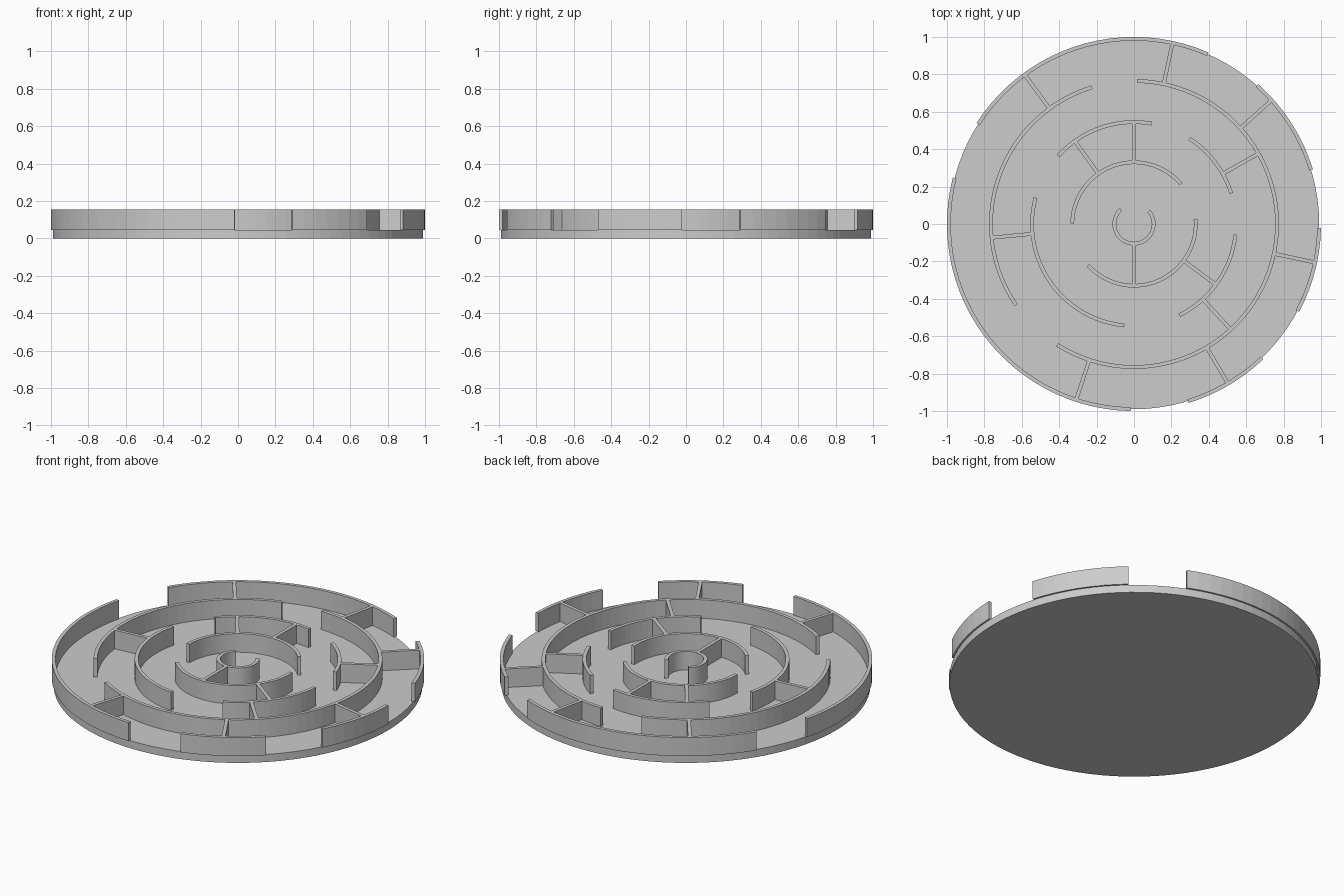
import bpy
import bmesh
from math import radians, cos, sin, ceil

if "Cube" in bpy.data.objects:
    bpy.data.objects.remove(bpy.data.objects["Cube"], do_unlink=True)

FLOOR, TOP, THICK = 0.045, 0.155, 0.02
SINK = 0.001  # radial walls start a hair inside the ring walls

grey = bpy.data.materials.new("light grey")
grey.use_nodes = True
colour = (0.604, 0.604, 0.604, 1)
grey.diffuse_color = colour
grey.node_tree.nodes["Principled BSDF"].inputs["Base Color"].default_value = colour


def finish(name, bm):
    bmesh.ops.recalc_face_normals(bm, faces=bm.faces)
    mesh = bpy.data.meshes.new(name)
    bm.to_mesh(mesh)
    bm.free()
    mesh.materials.append(grey)
    obj = bpy.data.objects.new(name, mesh)
    bpy.context.collection.objects.link(obj)
    return obj


def sweep(name, r_in, r_out, start, end):
    """Curved wall: a rectangular section swept about the centre."""
    bm = bmesh.new()
    steps = max(1, ceil((end - start) / 4))
    section = [(r_in, FLOOR), (r_out, FLOOR), (r_out, TOP), (r_in, TOP)]
    rings = []
    for i in range(steps + 1):
        a = radians(start + (end - start) * i / steps)
        rings.append([bm.verts.new((r * cos(a), r * sin(a), z)) for r, z in section])
    for p, q in zip(rings, rings[1:]):
        for k in range(4):
            n = (k + 1) % 4
            bm.faces.new((p[k], p[n], q[n], q[k]))
    bm.faces.new(rings[0])
    bm.faces.new(rings[-1])
    return finish(name, bm)


def spoke(name, r_in, r_out, angle):
    """Straight wall running outward between two rings."""
    bm = bmesh.new()
    bmesh.ops.create_cube(bm, size=1)
    for v in bm.verts:
        v.co.x = r_in + (v.co.x + 0.5) * (r_out - r_in)
        v.co.y *= THICK
        v.co.z = FLOOR + (v.co.z + 0.5) * (TOP - FLOOR)
    obj = finish(name, bm)
    obj.rotation_euler.z = radians(angle)
    return obj


# Base disc
bm = bmesh.new()
bmesh.ops.create_cone(bm, cap_ends=True, segments=96, radius1=0.99, radius2=0.99, depth=FLOOR)
bmesh.ops.translate(bm, verts=bm.verts, vec=(0, 0, FLOOR / 2))
finish("base_disc", bm)

# Ring walls: name, outer radius, arcs in degrees
rings = [
    ("centre", 0.115, [(132, 401)]),
    ("inner", 0.34, [(40.5, 179.5), (-138, 4.5)]),
    ("middle", 0.555, [(80, 138), (17.5, 57), (-63.5, -6), (165, 264.5)]),
    ("wide", 0.775, [(-122.5, 88.8), (107, 214.5)]),
    ("outer", 1.0, [(66.5, 147.3), (17, 48.3), (-28, -1.2), (-73, -46.3), (165.6, 269)]),
]
for label, radius, arcs in rings:
    for i, (start, end) in enumerate(arcs, 1):
        sweep(f"{label}_ring_wall_{i}", radius - THICK, radius, start, end)

# Dividers joining each ring to the next one out
dividers = [[270], [90, 125.5, -36.5], [29.5, -47.5, 185.5],
            [78, 42, -12, -59.5, 251.8, 126.2]]
for (label, r0, _), (_, r1, _), angles in zip(rings, rings[1:], dividers):
    for i, angle in enumerate(angles, 1):
        spoke(f"{label}_divider_{i}", r0 - SINK, r1 - THICK + SINK * 2, angle)
